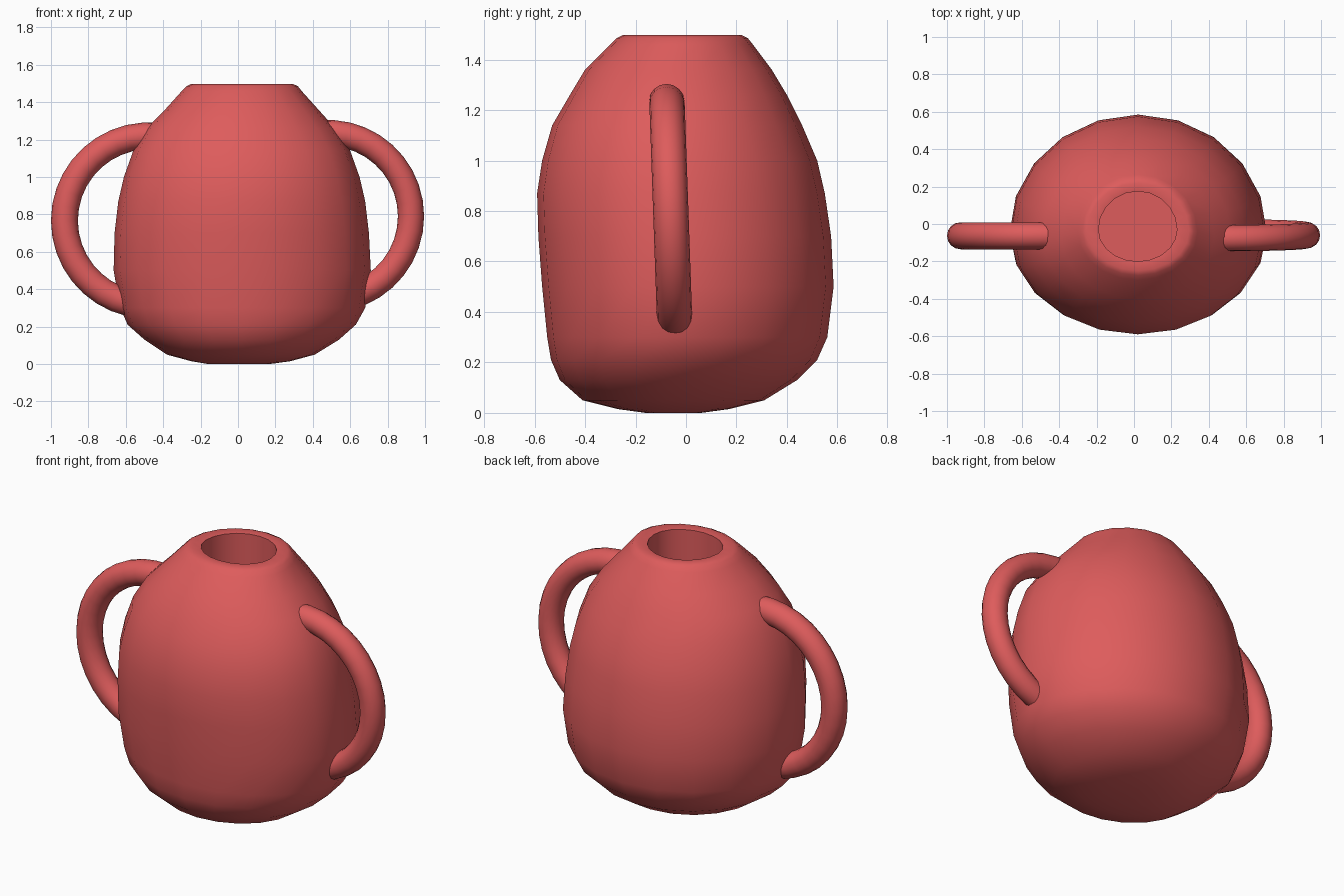
import bpy
import bmesh
from math import cos, sin, pi, radians
from mathutils import Vector

SIDES = 20

default_cube = bpy.data.objects.get("Cube")
if default_cube:
    bpy.data.objects.remove(default_cube, do_unlink=True)

# Single red glaze
glaze = bpy.data.materials.new("red_glaze")
glaze.use_nodes = True
glaze.diffuse_color = (0.73, 0.107, 0.107, 1)
glaze.node_tree.nodes["Principled BSDF"].inputs["Base Color"].default_value = glaze.diffuse_color


def loft(name, rings, sharp_angle):
    """Skin a list of equal point rings and close both ends."""
    bm = bmesh.new()
    loops = [[bm.verts.new(point) for point in ring] for ring in rings]
    for lower, upper in zip(loops, loops[1:]):
        count = len(lower)
        for i in range(count):
            j = (i + 1) % count
            bm.faces.new((lower[i], lower[j], upper[j], upper[i]))
    bm.faces.new(loops[0])
    bm.faces.new(loops[-1])
    bmesh.ops.recalc_face_normals(bm, faces=bm.faces)
    mesh = bpy.data.meshes.new(name)
    bm.to_mesh(mesh)
    bm.free()
    mesh.materials.append(glaze)
    obj = bpy.data.objects.new(name, mesh)
    bpy.context.collection.objects.link(obj)
    bpy.ops.object.select_all(action="DESELECT")
    obj.select_set(True)
    bpy.context.view_layer.objects.active = obj
    bpy.ops.object.shade_smooth_by_angle(angle=radians(sharp_angle))
    return obj


def body_ring(z, left, right, front, back):
    """Egg-shaped section: its widest line sits slightly towards the front."""
    centre_x = (left + right) / 2
    centre_y = front + (back - front) * 0.453
    ring = []
    for i in range(SIDES):
        angle = 2 * pi * i / SIDES
        x = centre_x + (right - left) / 2 * cos(angle)
        reach = back - centre_y if sin(angle) > 0 else centre_y - front
        ring.append((x, centre_y + reach * sin(angle), z))
    return ring


# Hand-formed body: height, then left, right, front and back extents
profile = [
    (0, -.16, .17, -.16, .06),
    (.015, -.25, .28, -.27, .17),
    (.05, -.38, .41, -.41, .31),
    (.13, -.5, .54, -.5, .44),
    (.21, -.59, .63, -.535, .52),
    (.3, -.63, .68, -.55, .56),
    (.5, -.665, .71, -.57, .585),
    (.7, -.66, .7, -.585, .575),
    (.87, -.64, .68, -.59, .55),
    (1.0, -.61, .65, -.57, .52),
    (1.14, -.56, .6, -.53, .46),
    (1.26, -.49, .52, -.46, .4),
    (1.36, -.39, .43, -.4, .34),
    (1.46, -.3, .34, -.3, .265),
    (1.485, -.275, .32, -.275, .245),
    (1.497, -.25, .295, -.25, .22),
    # mouth edge and inner wall
    (1.49, -.19, .23, -.2, .175),
    (.5, -.19, .23, -.2, .175),
]
loft("vase_body", [body_ring(*row) for row in profile], 50)


def handle(name, side, centre, radius, tube, lean):
    """Round tube swept along an arc whose ends are buried in the body."""
    steps = 24
    rings = []
    for i in range(steps + 1):
        angle = radians(-115 + 230 * i / steps)
        outward = Vector((side * cos(angle), -lean * sin(angle), sin(angle)))
        ring = []
        for k in range(16):
            turn = 2 * pi * k / 16
            offset = outward * (radius + tube * cos(turn))
            ring.append(Vector(centre) + offset + Vector((0, tube * sin(turn), 0)))
        rings.append(ring)
    loft(name, rings, 60)


# Pair of ring handles, the left one leaning forward slightly
handle("right_handle", -1, (-.475, -.063, .767), .453, .072, 0)
handle("left_handle", 1, (.48, -.06, .79), .445, .07, .035)
